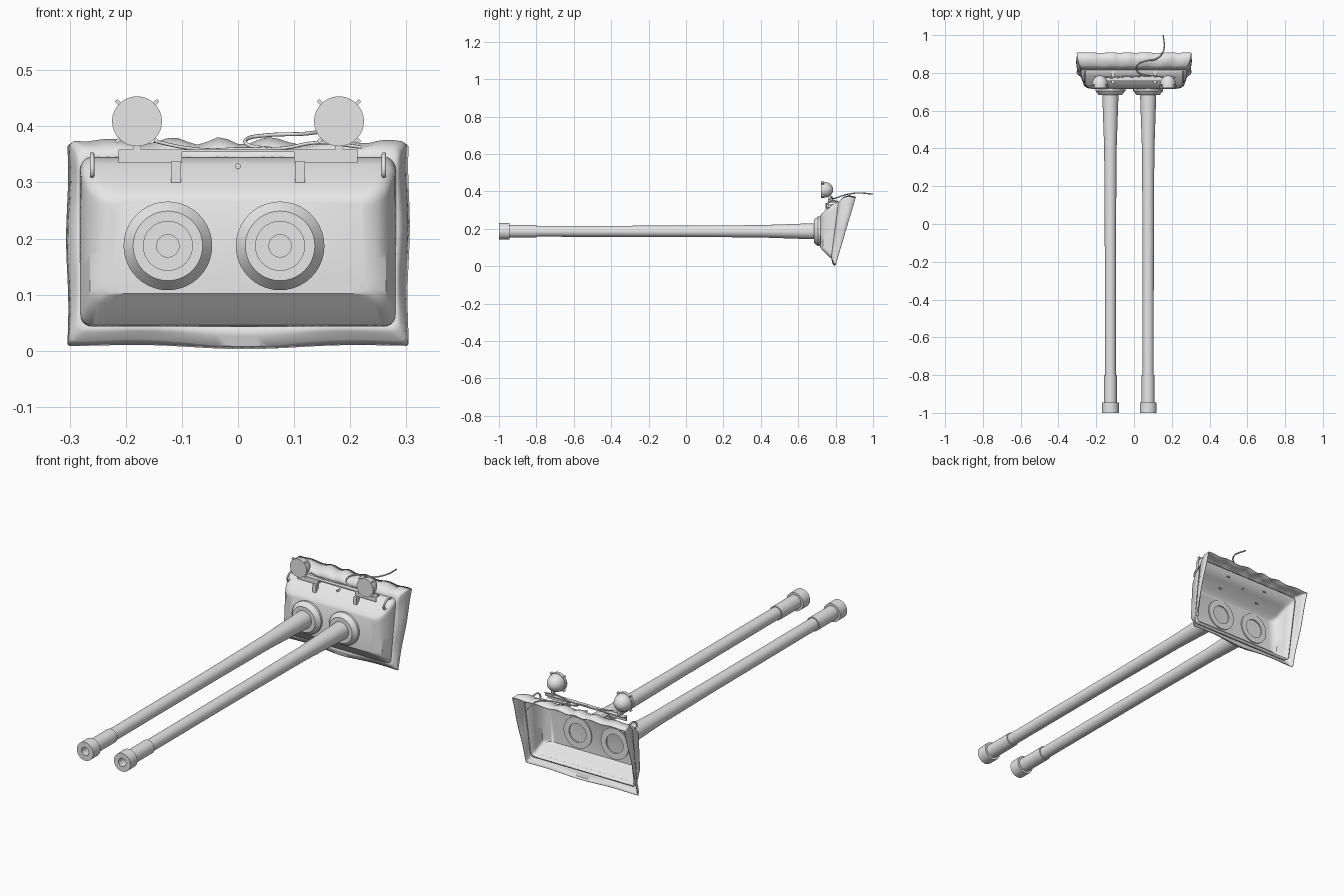
import bpy, bmesh, math
from mathutils import Vector, Matrix

if "Cube" in bpy.data.objects:
    bpy.data.objects.remove(bpy.data.objects["Cube"])

GREY = bpy.data.materials.new("plain grey")
GREY.diffuse_color = (0.8, 0.8, 0.8, 1)
GREY.use_nodes = True
GREY.node_tree.nodes["Principled BSDF"].inputs["Base Color"].default_value = GREY.diffuse_color


def finish(name, bm, angle=35, recalc=True):
    if recalc:
        bmesh.ops.recalc_face_normals(bm, faces=bm.faces)
    me = bpy.data.meshes.new(name)
    bm.to_mesh(me)
    bm.free()
    me.materials.append(GREY)
    ob = bpy.data.objects.new(name, me)
    bpy.context.collection.objects.link(ob)
    bpy.ops.object.select_all(action='DESELECT')
    ob.select_set(True)
    bpy.context.view_layer.objects.active = ob
    bpy.ops.object.shade_smooth_by_angle(angle=math.radians(angle))
    return ob


def bridge(bm, loops):
    rings = [[bm.verts.new(p) for p in lp] for lp in loops]
    n = len(rings[0])
    for a, b in zip(rings, rings[1:]):
        for i in range(n):
            j = (i + 1) % n
            bm.faces.new((a[i], a[j], b[j], b[i]))
    return rings


def lathe(name, profile, x, z, seg=32):
    """Revolve (radius, y) pairs around a y-parallel axis."""
    bm = bmesh.new()
    loops = [[(x + max(r, 1e-5) * math.cos(2 * math.pi * i / seg), y,
               z + max(r, 1e-5) * math.sin(2 * math.pi * i / seg))
              for i in range(seg)] for r, y in profile]
    bridge(bm, loops)
    bmesh.ops.remove_doubles(bm, verts=bm.verts, dist=1e-4)
    return finish(name, bm)


def box(name, x0, x1, y0, y1, z0, z1, rot=None):
    bm = bmesh.new()
    c = Vector(((x0 + x1) / 2, (y0 + y1) / 2, (z0 + z1) / 2))
    m = Matrix.Translation(c) @ (rot or Matrix()) @ Matrix.Diagonal((x1 - x0, y1 - y0, z1 - z0, 1))
    bmesh.ops.create_cube(bm, size=1, matrix=m)
    return finish(name, bm)


def tube(name, pts, r):
    cu = bpy.data.curves.new(name, 'CURVE')
    cu.dimensions = '3D'
    cu.bevel_depth, cu.bevel_resolution, cu.resolution_u = r, 2, 6
    cu.use_fill_caps = True
    sp = cu.splines.new('BEZIER')
    sp.bezier_points.add(len(pts) - 1)
    for bp, p in zip(sp.bezier_points, pts):
        bp.co = p
        bp.handle_left_type = bp.handle_right_type = 'AUTO'
    cu.materials.append(GREY)
    ob = bpy.data.objects.new(name, cu)
    bpy.context.collection.objects.link(ob)


def rect_loop(hw, zb, zt, yb, yt, r, wave=0.0):
    """Rounded rectangle on a tilted plane, with optional cloth ripples."""
    pts = []
    corners = [(hw - r, zt - r, 0), (-hw + r, zt - r, 90), (-hw + r, zb + r, 180), (hw - r, zb + r, 270)]
    for k, (cx, cz, a0) in enumerate(corners):
        for i in range(6):
            a = math.radians(a0 + 18 * i)
            pts.append((cx + r * math.cos(a), cz + r * math.sin(a)))
        nx, nz, na = corners[(k + 1) % 4]
        a = math.radians(a0 + 90)
        end = (nx + r * math.cos(a), nz + r * math.sin(a))
        steps = 32 if k % 2 == 0 else 12
        s = pts[-1]
        for i in range(1, steps):
            t = i / steps
            w = wave * math.sin(math.pi * t) ** 0.5
            dx = dz = 0
            if k == 0:
                dz = w * math.sin(t * 37 + 0.8 * math.sin(t * 11))
            elif k == 2:
                dz = w * (math.sin(t * 9) - 0.5)
            else:
                dx = w * 0.6 * math.sin(t * 8 + k)
            pts.append((s[0] + (end[0] - s[0]) * t + dx, s[1] + (end[1] - s[1]) * t + dz))
    return [(x, yb + (yt - yb) * (z - zb) / (zt - zb), z) for x, z in pts]


# shield: hollow, open-backed housing
bm = bmesh.new()
rings = bridge(bm, [
    rect_loop(0.225, 0.102, 0.265, 0.716, 0.716, 0.012),
    rect_loop(0.246, 0.099, 0.279, 0.719, 0.723, 0.016),
    rect_loop(0.264, 0.085, 0.296, 0.730, 0.743, 0.02),
    rect_loop(0.279, 0.046, 0.332, 0.770, 0.785, 0.024),
    rect_loop(0.284, 0.042, 0.357, 0.792, 0.845, 0.02)])
bm.faces.new(rings[0])
shield = finish("shield", bm, 30)
mod = shield.modifiers.new("wall", 'SOLIDIFY')
mod.thickness, mod.offset = 0.008, -1

# canvas cover around the rear of the shield
bm = bmesh.new()
bridge(bm, [
    rect_loop(0.281, 0.043, 0.346, 0.776, 0.815, 0.02),
    rect_loop(0.290, 0.033, 0.366, 0.782, 0.840, 0.016, 0.005),
    rect_loop(0.299, 0.018, 0.374, 0.788, 0.870, 0.010, 0.007),
    rect_loop(0.304, 0.009, 0.367, 0.800, 0.907, 0.004, 0.004)])
cover = finish("canvas_cover", bm, 50)
mod = cover.modifiers.new("cloth", 'SOLIDIFY')
mod.thickness, mod.offset = 0.003, -1

# twin barrels with collars and rear rings
for side, x in (("left", -0.125), ("right", 0.075)):
    z = 0.187
    lathe(side + "_barrel", [
        (0, -0.9), (0.02, -0.9), (0.02, -1), (0.0445, -1), (0.0445, -0.945), (0.034, -0.945),
        (0.034, -0.80), (0.029, -0.80), (0.030, 0), (0.033, 0.40), (0.042, 0.66), (0.043, 0.72), (0, 0.72)], x, z)
    lathe(side + "_collar", [(0, 0.684), (0.062, 0.684), (0.079, 0.705), (0.079, 0.722), (0, 0.722)], x, z, 40)
    lathe(side + "_rear_ring", [(0.046, 0.722), (0.075, 0.722), (0.075, 0.729),
                                (0.046, 0.729), (0.046, 0.722)], x, z, 40)

# lamp bracket strip across the top
box("bracket_strip", -0.213, 0.213, 0.758, 0.782, 0.354, 0.359)

for s, side in ((-1, "left"), (1, "right")):
    def span(a, b):
        return sorted((s * a, s * b))
    # bracket plates and feet
    box(side + "_bracket_plate", *span(0.10, 0.213), 0.758, 0.765, 0.335, 0.355)
    box(side + "_bracket_foot", *span(0.102, 0.119), 0.745, 0.765, 0.30, 0.337)
    box(side + "_bracket_arm", *span(0.102, 0.119), 0.760, 0.825, 0.337, 0.345)

    # searchlight: flat lens, rim and domed back
    cx, cz, r = s * 0.18, 0.409, 0.0445
    dome = [(0.042 * math.cos(a), 0.737 + 0.05 * math.sin(a))
            for a in (math.pi / 2 * i / 8 for i in range(9))]
    lathe(side + "_lamp", [(0, 0.721), (r, 0.721), (r, 0.737)] + dome, cx, cz)
    for a in (45, 135, 225, 315):
        d = math.radians(a)
        px, pz = cx + 0.047 * math.cos(d), cz + 0.047 * math.sin(d)
        box(side + "_lamp_clip", px - 0.006, px + 0.006, 0.724, 0.738, pz - 0.003, pz + 0.003,
            Matrix.Rotation(-d, 4, 'Y'))
    box(side + "_lamp_stem", cx - 0.007, cx + 0.007, 0.758, 0.774, 0.355, 0.39)

    # lifting handle on the upper slope
    hx = s * 0.26
    tube(side + "_handle", [(hx, 0.775, 0.314), (hx, 0.752, 0.316), (hx, 0.768, 0.346), (hx, 0.81, 0.348)], 0.004)

# small centre bolt
lathe("centre_bolt", [(0, 0.765), (0.005, 0.765), (0.005, 0.80), (0, 0.80)], 0, 0.329, 12)

# lamp cables
tube("left_cable", [(-0.15, 0.775, 0.374), (-0.10, 0.775, 0.363), (-0.05, 0.78, 0.358),
                    (0.0, 0.78, 0.360), (0.06, 0.785, 0.359)], 0.003)
tube("right_cable", [(0.22, 0.775, 0.363), (0.14, 0.78, 0.371), (0.08, 0.785, 0.361), (0.04, 0.79, 0.361)], 0.003)
tube("trailing_cable", [(0.06, 0.785, 0.360), (0.02, 0.805, 0.366), (0.015, 0.835, 0.377), (0.05, 0.86, 0.384),
                        (0.12, 0.875, 0.387), (0.157, 0.92, 0.392), (0.155, 1.0, 0.386)], 0.0035)
